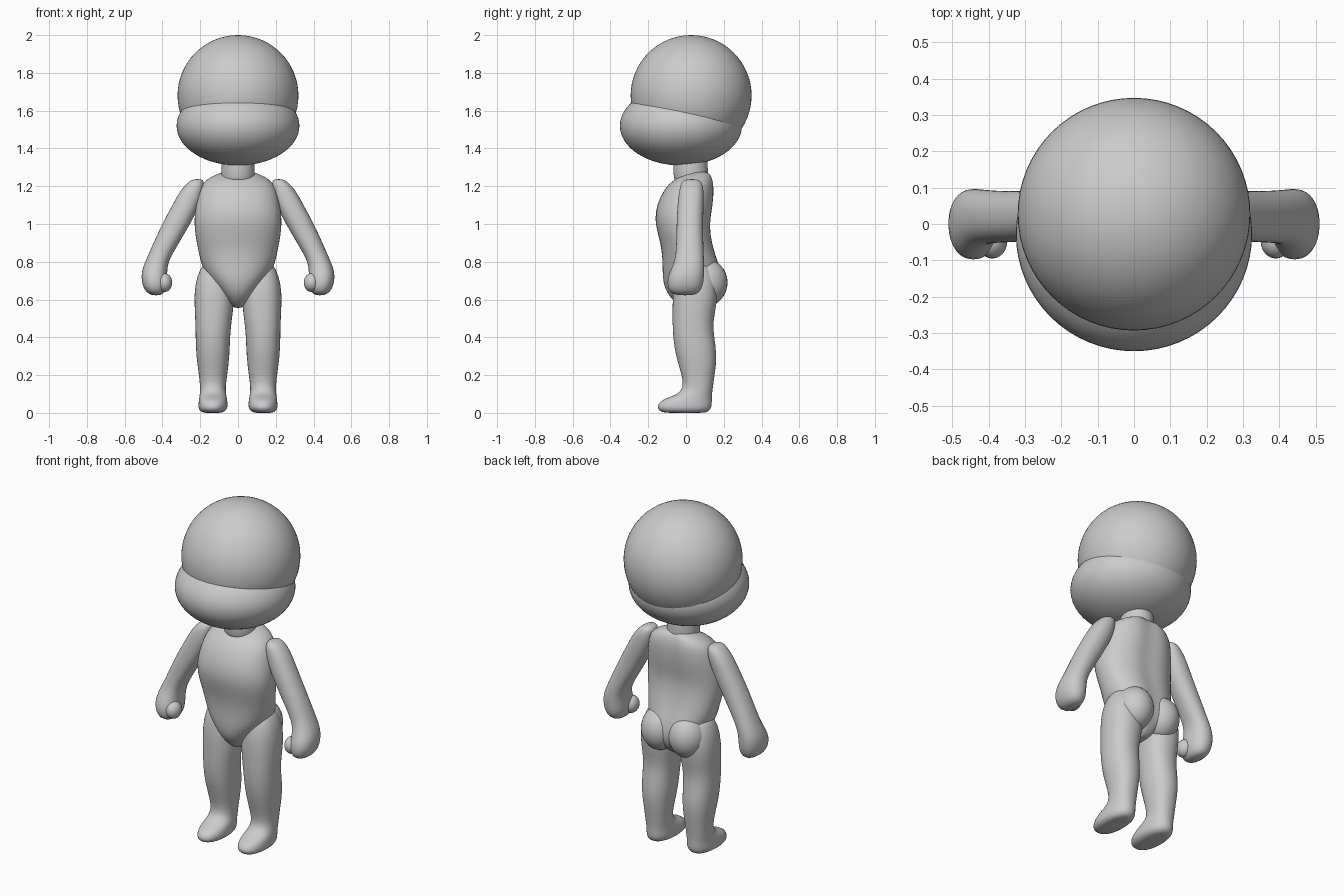
import bpy, bmesh, math

grey = bpy.data.materials.new("plain grey")
grey.diffuse_color = (0.6, 0.6, 0.6, 1)


def finish(name, bm, mirror=False, subdiv=0):
    """Turn a bmesh into a smooth grey object, optionally mirrored across x."""
    bmesh.ops.recalc_face_normals(bm, faces=bm.faces)
    for f in bm.faces:
        f.smooth = True
    me = bpy.data.meshes.new(name)
    bm.to_mesh(me)
    bm.free()
    me.materials.append(grey)
    ob = bpy.data.objects.new(name, me)
    bpy.context.collection.objects.link(ob)
    if mirror:
        m = ob.modifiers.new("mirror", 'MIRROR')
        m.use_mirror_merge = False
    if subdiv:
        s = ob.modifiers.new("smooth", 'SUBSURF')
        s.levels = s.render_levels = subdiv
    return ob


def loft(name, rings, mirror=False, power=0.9, groove=0.0, n=24):
    """Skin rounded rings given as (z, x min, x max, y min, y max)."""
    bm = bmesh.new()
    loops = []
    for z, x0, x1, y0, y1 in rings:
        loop = []
        for i in range(n):
            a = 2 * math.pi * i / n
            c, s = math.cos(a), math.sin(a)
            x = (x0 + x1) / 2 + (x1 - x0) / 2 * math.copysign(abs(c) ** power, c)
            y = (y0 + y1) / 2 + (y1 - y0) / 2 * math.copysign(abs(s) ** power, s)
            if s > 0:  # spine hollow
                y -= groove * math.exp(-(x / 0.04) ** 2)
            loop.append(bm.verts.new((x, y, z)))
        loops.append(loop)
    for a, b in zip(loops, loops[1:]):
        for i in range(n):
            j = (i + 1) % n
            bm.faces.new((a[i], a[j], b[j], b[i]))
    bm.faces.new(loops[0])
    bm.faces.new(loops[-1])
    return finish(name, bm, mirror, 1)


def ellipsoid(name, centre, radii, mirror=False, segs=64):
    bm = bmesh.new()
    bmesh.ops.create_uvsphere(bm, u_segments=segs, v_segments=segs // 2, radius=1)
    for v in bm.verts:
        v.co = [c + r * k for c, r, k in zip(centre, radii, v.co)]
    return finish(name, bm, mirror)


# Head: round skull over a flattened jaw
ellipsoid("skull", (0, 0.027, 1.68), (0.32, 0.32, 0.32))
ellipsoid("jaw", (0, -0.027, 1.52), (0.325, 0.323, 0.21))

# Neck
loft("neck", [(1.20, -0.09, 0.09, -0.05, 0.12), (1.24, -0.09, 0.09, -0.068, 0.118),
              (1.32, -0.088, 0.088, -0.068, 0.115), (1.42, -0.088, 0.088, -0.068, 0.115)],
     power=1)

# Torso: chest, waist, belly tapering into the groin
loft("torso", [
    (1.28, -0.07, 0.07, 0.03, 0.12), (1.265, -0.11, 0.11, -0.01, 0.14),
    (1.235, -0.175, 0.175, -0.065, 0.15), (1.19, -0.205, 0.205, -0.115, 0.157),
    (1.10, -0.225, 0.225, -0.158, 0.152), (1.02, -0.235, 0.235, -0.167, 0.135),
    (0.94, -0.228, 0.228, -0.148, 0.138), (0.86, -0.212, 0.212, -0.128, 0.157),
    (0.78, -0.195, 0.195, -0.125, 0.185), (0.72, -0.165, 0.165, -0.125, 0.205),
    (0.66, -0.115, 0.115, -0.115, 0.205), (0.61, -0.075, 0.075, -0.085, 0.18),
    (0.57, -0.04, 0.04, -0.04, 0.14), (0.555, -0.02, 0.02, 0.0, 0.11)],
    groove=0.018)
ellipsoid("buttocks", (0.09, 0.105, 0.69), (0.105, 0.115, 0.125), True, 32)

# Legs with forward-pointing feet
loft("legs", [
    (0.80, 0.07, 0.17, 0.0, 0.10), (0.77, 0.04, 0.20, -0.04, 0.14),
    (0.68, 0.02, 0.23, -0.068, 0.17), (0.58, 0.02, 0.232, -0.072, 0.165),
    (0.48, 0.034, 0.226, -0.072, 0.142), (0.40, 0.042, 0.225, -0.07, 0.15),
    (0.30, 0.044, 0.222, -0.055, 0.166), (0.20, 0.057, 0.207, -0.022, 0.152),
    (0.13, 0.066, 0.20, -0.012, 0.142), (0.095, 0.062, 0.203, -0.05, 0.138),
    (0.075, 0.058, 0.207, -0.12, 0.138), (0.045, 0.054, 0.21, -0.152, 0.138),
    (0.018, 0.056, 0.21, -0.152, 0.132), (0.002, 0.08, 0.19, -0.125, 0.11),
    (0.0, 0.10, 0.17, -0.09, 0.08)], mirror=True)

# Arms hanging outward, ending in fists
loft("arms", [
    (1.238, 0.195, 0.235, 0.0, 0.06), (1.225, 0.178, 0.262, -0.025, 0.085),
    (1.18, 0.178, 0.305, -0.036, 0.094), (1.10, 0.20, 0.348, -0.046, 0.094),
    (1.00, 0.253, 0.402, -0.05, 0.09), (0.90, 0.312, 0.448, -0.052, 0.092),
    (0.82, 0.36, 0.483, -0.055, 0.095), (0.77, 0.375, 0.505, -0.075, 0.098),
    (0.72, 0.374, 0.514, -0.098, 0.096), (0.67, 0.375, 0.505, -0.10, 0.09),
    (0.637, 0.388, 0.485, -0.085, 0.07), (0.622, 0.41, 0.455, -0.05, 0.04)],
    mirror=True)
ellipsoid("thumbs", (0.39, -0.045, 0.69), (0.042, 0.05, 0.05), True, 24)
